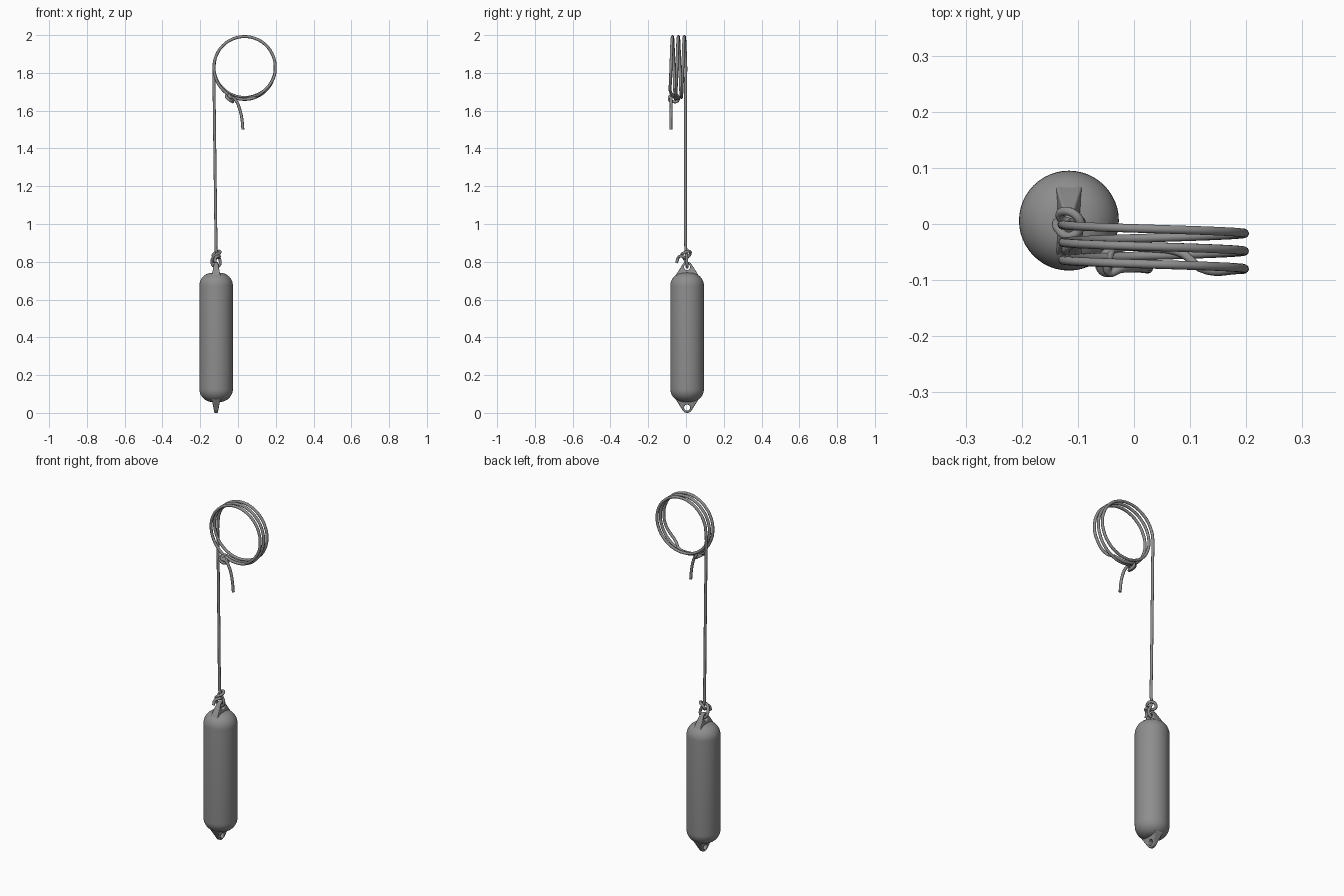
import bpy, bmesh
from math import sin, cos, pi, radians

if "Cube" in bpy.data.objects:
    bpy.data.objects.remove(bpy.data.objects["Cube"])

CX, CY = -0.116, 0.006      # fender axis
HEIGHT = 0.80               # fender height including eyes

grey = bpy.data.materials.new("dark_grey")
grey.diffuse_color = (0.27, 0.27, 0.27, 1)
grey.use_nodes = True
grey.node_tree.nodes["Principled BSDF"].inputs["Base Color"].default_value = grey.diffuse_color


def finish(name, bm, angle):
    bmesh.ops.recalc_face_normals(bm, faces=bm.faces[:])
    me = bpy.data.meshes.new(name)
    bm.to_mesh(me)
    bm.free()
    me.materials.append(grey)
    ob = bpy.data.objects.new(name, me)
    bpy.context.collection.objects.link(ob)
    bpy.ops.object.select_all(action='DESELECT')
    ob.select_set(True)
    bpy.context.view_layer.objects.active = ob
    bpy.ops.object.shade_smooth_by_angle(angle=radians(angle))
    return ob


# Fender body: capsule with rounded shoulders, lathed around z
def fender_body():
    r, corner, low = 0.089, 0.069, 0.058
    arc = [(r - corner + corner * sin(a), low + corner - corner * cos(a))
           for a in [i * pi / 2 / 10 for i in range(11)]]
    prof = [(0, low)] + arc
    prof += [(p[0], HEIGHT - p[1]) for p in reversed(prof)]
    bm = bmesh.new()
    vs = [bm.verts.new((x, 0, z)) for x, z in prof]
    es = [bm.edges.new(e) for e in zip(vs, vs[1:])]
    bmesh.ops.spin(bm, geom=vs + es, axis=(0, 0, 1), cent=(0, 0, 0),
                   angle=2 * pi, steps=48)
    bmesh.ops.remove_doubles(bm, verts=bm.verts[:], dist=1e-5)
    ob = finish("fender_body", bm, 40)
    ob.location = (CX, CY, 0)


# Fender eye: tapered lug with a round hole along x
def fender_eye(name, up):
    n, tip, hole, phi = 48, 0.028, 0.016, radians(58)

    def outer(a):
        a = abs(a)
        rad = tip if a < phi else tip / max(cos(a - phi), 0.05)
        return min(rad, 0.06 / -cos(a)) if cos(a) < -0.05 else rad

    def point(a, rad, side):
        h = rad * cos(a)
        half = 0.009 + 0.19 * (tip - h)
        z = HEIGHT - tip + h
        return (CX + side * half, CY + rad * sin(a), z if up else HEIGHT - z)

    bm = bmesh.new()
    angles = [-pi + (i + 0.5) * 2 * pi / n for i in range(n)]
    loops = [[bm.verts.new(point(a, outer(a) if out else hole, s)) for a in angles]
             for out, s in ((1, 1), (0, 1), (0, -1), (1, -1))]
    for k in range(4):
        A, B = loops[k], loops[(k + 1) % 4]
        for i in range(n):
            j = (i + 1) % n
            bm.faces.new((A[i], A[j], B[j], B[i]))
    ob = finish(name, bm, 50)
    bev = ob.modifiers.new("soft_edges", 'BEVEL')
    bev.width, bev.segments, bev.angle_limit = 0.004, 3, radians(50)


# Rope: smooth curve through points with a round section
def rope(name, pts, radius=0.0078):
    cu = bpy.data.curves.new(name, 'CURVE')
    cu.dimensions = '3D'
    cu.bevel_depth = radius
    cu.bevel_resolution = 4
    cu.resolution_u = 6
    cu.use_fill_caps = True
    cu.materials.append(grey)
    sp = cu.splines.new('BEZIER')
    sp.bezier_points.add(len(pts) - 1)
    for bp, p in zip(sp.bezier_points, pts):
        bp.co = p
        bp.handle_left_type = bp.handle_right_type = 'AUTO'
    ob = bpy.data.objects.new(name, cu)
    bpy.context.collection.objects.link(ob)


fender_body()
fender_eye("top_eye", True)
fender_eye("bottom_eye", False)

# Knot tied through the top eye, listed from its loose end
knot = [(-0.006, -0.050, 0.795), (-0.002, -0.040, 0.822), (0.016, -0.026, 0.830),
        (0.012, -0.004, 0.822), (-0.014, 0.010, 0.826), (-0.012, 0.022, 0.842),
        (0.014, 0.014, 0.856), (0.020, -0.008, 0.848), (0.000, -0.022, 0.838),
        (-0.018, -0.010, 0.818), (-0.022, 0.002, 0.795), (-0.014, 0.006, 0.778),
        (0.0, 0.006, 0.772), (0.016, 0.006, 0.780), (0.022, 0.004, 0.802),
        (0.010, 0.004, 0.830), (0.000, 0.000, 0.858)]
path = [(CX + x, y, z) for x, y, z in knot]
# Straight hanging length
path += [(-0.1165 - 0.0108 * t, -0.002, 0.90 + 0.85 * t) for t in (0, 0.3, 0.6, 0.9, 1)]
# Coil: left, over the top, right, under
steps = 16
for i in range(int(2.62 * steps) + 1):
    t = i / steps
    a = 2 * pi * t
    sag = 0.008 * max(0, -sin(a)) * (1 if t > 1 else -0.3)
    path.append((0.035 - 0.162 * cos(a), -0.0315 * t - 0.001, 1.83 + 0.162 * sin(a) - sag))
# Crossing strand, hitch around the coil, loose tail
path += [(0.118, -0.078, 1.690), (0.085, -0.052, 1.676), (0.03, -0.043, 1.662),
         (-0.025, -0.042, 1.672), (-0.050, -0.052, 1.682), (-0.062, -0.072, 1.674),
         (-0.046, -0.087, 1.658), (-0.030, -0.070, 1.648), (-0.030, -0.044, 1.652),
         (-0.038, -0.044, 1.674), (-0.046, -0.066, 1.684), (-0.044, -0.086, 1.674),
         (-0.025, -0.080, 1.668), (-0.006, -0.079, 1.645), (0.010, -0.079, 1.605),
         (0.020, -0.080, 1.560), (0.026, -0.080, 1.500)]
rope("rope", path)
